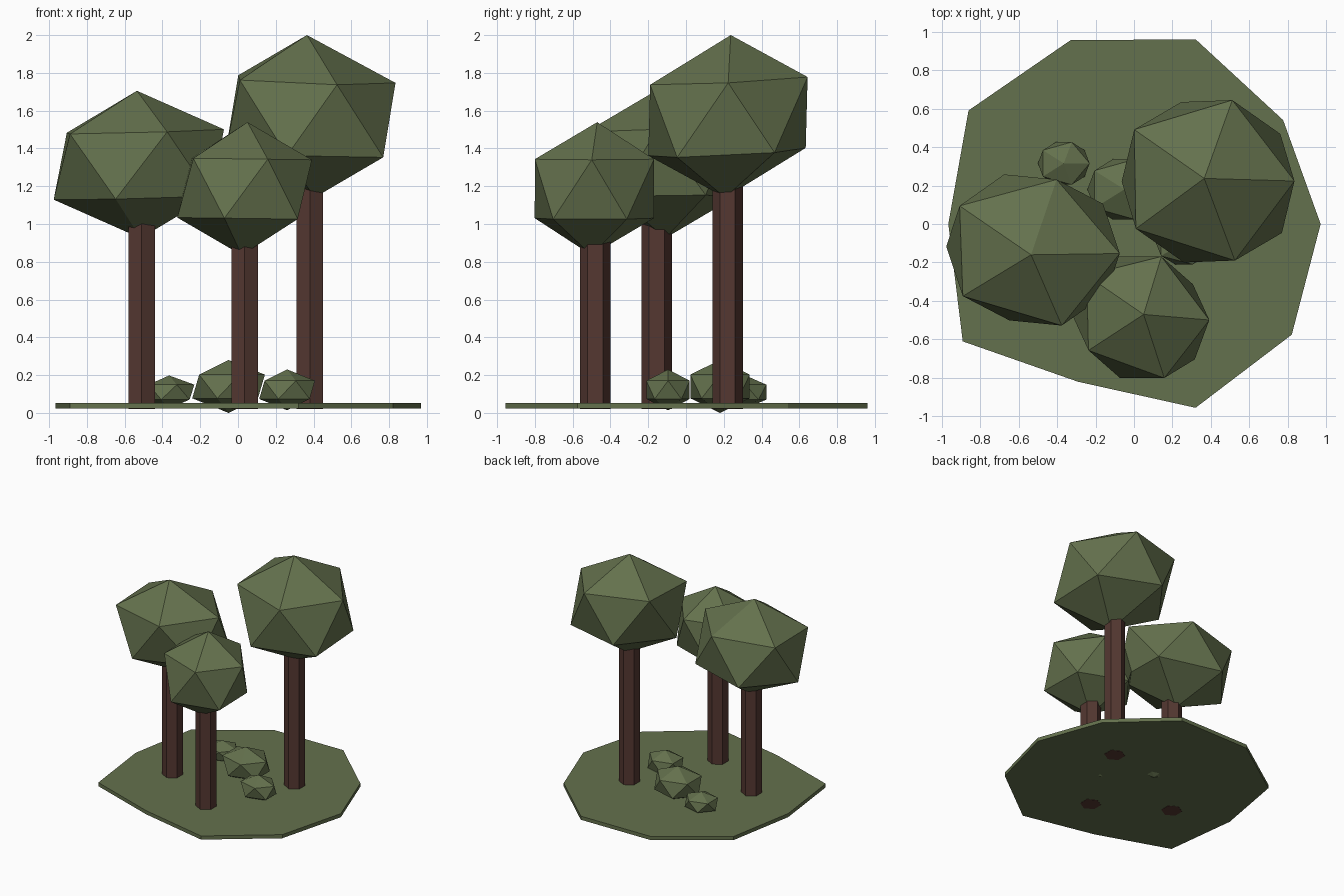
import bpy, bmesh
from mathutils import Matrix, Vector

if "Cube" in bpy.data.objects:
    bpy.data.objects.remove(bpy.data.objects["Cube"])


def material(name, rgb):
    m = bpy.data.materials.new(name)
    m.diffuse_color = (*rgb, 1)
    m.use_nodes = True
    m.node_tree.nodes["Principled BSDF"].inputs["Base Color"].default_value = m.diffuse_color
    return m


GREEN = material("leaf green", (0.127, 0.165, 0.074))
BROWN = material("bark brown", (0.089, 0.039, 0.031))


def finish(name, bm, mat):
    bmesh.ops.recalc_face_normals(bm, faces=bm.faces)
    mesh = bpy.data.meshes.new(name)
    bm.to_mesh(mesh)
    bm.free()
    mesh.materials.append(mat)
    obj = bpy.data.objects.new(name, mesh)
    bpy.context.collection.objects.link(obj)
    return obj


def foliage(name, centre, ax, ay, az):
    """Faceted ball stretched along three slightly skewed axes."""
    bm = bmesh.new()
    bmesh.ops.create_icosphere(bm, subdivisions=1, radius=1)
    skew = Matrix((ax, ay, az)).transposed()
    for v in bm.verts:
        v.co = skew @ v.co + Vector(centre)
    finish(name, bm, GREEN)


def trunk(name, x, y, bottom, top, radius=0.081):
    """Six-sided post with corners toward +y and -y."""
    bm = bmesh.new()
    bmesh.ops.create_cone(bm, cap_ends=True, segments=6, radius1=radius, radius2=radius,
                          depth=top - bottom,
                          matrix=Matrix.Translation((x, y, (top + bottom) / 2)))
    finish(name, bm, BROWN)


# Ground slab: irregular ten-sided outline, extruded
outline = [(0.97, 0), (0.775, 0.54), (0.32, 0.96), (-0.33, 0.955), (-0.86, 0.59),
           (-0.965, 0), (-0.89, -0.61), (-0.29, -0.82), (0.32, -0.955), (0.82, -0.575)]
bm = bmesh.new()
base = bm.faces.new([bm.verts.new((x, y, 0.022)) for x, y in outline])
side = bmesh.ops.extrude_face_region(bm, geom=[base], use_keep_orig=True)
top_verts = [g for g in side["geom"] if isinstance(g, bmesh.types.BMVert)]
bmesh.ops.translate(bm, verts=top_verts, vec=(0, 0, 0.031))
finish("ground_slab", bm, GREEN)

# Trees: trunk position, crown centre and crown axes
trees = [
    ("tall", (0.38, 0.22), (0.385, 0.222, 1.57),
     (0.512, -0.006, -0.017), (-0.008, 0.49, 0.024), (-0.02, 0.015, 0.43)),
    ("left", (-0.51, -0.155), (-0.525, -0.135, 1.315),
     (0.509, -0.008, 0.013), (-0.016, 0.446, 0.006), (-0.01, -0.025, 0.39)),
    ("front", (0.035, -0.48), (0.035, -0.485, 1.187),
     (0.391, -0.023, -0.005), (-0.009, 0.371, 0), (0.015, 0.015, 0.352)),
]
for label, (x, y), centre, ax, ay, az in trees:
    trunk(label + "_trunk", x, y, 0.02, centre[2] - az[2] + 0.12)
    foliage(label + "_crown", centre, ax, ay, az)

# Bushes: centre and radii
bushes = [
    ("middle", (-0.05, 0.18, 0.14), (0.215, 0.185, 0.14)),
    ("right", (0.26, -0.095, 0.122), (0.165, 0.135, 0.108)),
    ("left", (-0.365, 0.315, 0.11), (0.15, 0.13, 0.088)),
]
for label, centre, (rx, ry, rz) in bushes:
    foliage(label + "_bush", centre, (rx, 0, 0), (0, ry, 0), (0, 0, rz))
